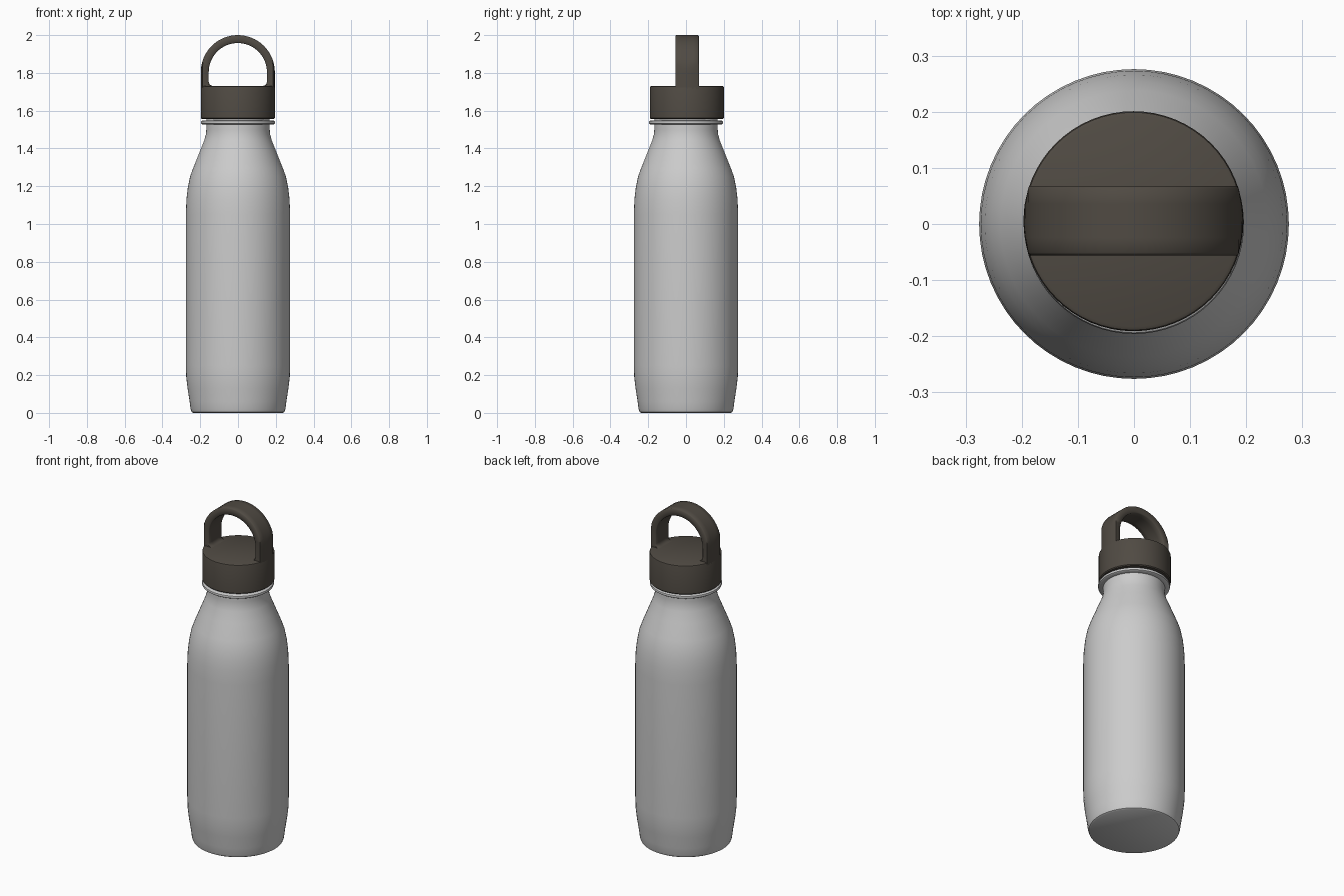
import bpy, bmesh, math

cube = bpy.data.objects.get("Cube")
if cube:
    bpy.data.objects.remove(cube, do_unlink=True)

CAP_R, ARCH_Z, CAP_Y = 0.196, 1.804, 0.005


def material(name, rgb):
    m = bpy.data.materials.new(name)
    m.use_nodes = True
    color = (*rgb, 1)
    m.diffuse_color = color
    m.node_tree.nodes["Principled BSDF"].inputs["Base Color"].default_value = color
    return m


def finish(name, bm, mat, location=(0, 0, 0), angle=35):
    bmesh.ops.recalc_face_normals(bm, faces=bm.faces)
    mesh = bpy.data.meshes.new(name)
    bm.to_mesh(mesh)
    bm.free()
    mesh.materials.append(mat)
    ob = bpy.data.objects.new(name, mesh)
    bpy.context.collection.objects.link(ob)
    ob.location = location
    bpy.ops.object.select_all(action='DESELECT')
    ob.select_set(True)
    bpy.context.view_layer.objects.active = ob
    bpy.ops.object.shade_smooth_by_angle(angle=math.radians(angle))
    return ob


def lathe(name, profile, mat, location=(0, 0, 0), steps=64):
    """Revolve (radius, height) points around z; both ends are capped."""
    bm = bmesh.new()
    rings = []
    for r, z in profile:
        rings.append([bm.verts.new((r * math.cos(math.tau * i / steps),
                                    r * math.sin(math.tau * i / steps), z))
                      for i in range(steps)])
    for a, b in zip(rings, rings[1:]):
        for i in range(steps):
            j = (i + 1) % steps
            bm.faces.new((a[i], a[j], b[j], b[i]))
    bm.faces.new(rings[0])
    bm.faces.new(rings[-1])
    return finish(name, bm, mat, location)


steel = material("brushed grey", (0.60, 0.60, 0.60))
plastic = material("dark brown plastic", (0.080, 0.069, 0.056))

# Bottle body with tapered foot, sloping shoulder and neck
lathe("bottle_body", [
    (0.238, 0), (0.246, 0.005), (0.251, 0.02), (0.256, 0.06), (0.267, 0.13),
    (0.274, 0.19), (0.276, 0.25), (0.276, 1.05), (0.273, 1.13), (0.266, 1.19),
    (0.254, 1.25), (0.238, 1.295), (0.202, 1.385), (0.178, 1.445),
    (0.170, 1.475), (0.168, 1.50), (0.168, 1.57)], steel)

# Rolled lip beneath the cap
lathe("neck_lip", [
    (0.165, 1.527), (0.188, 1.527), (0.194, 1.531), (0.196, 1.537),
    (0.194, 1.544), (0.188, 1.548), (0.165, 1.548)], steel)

# Screw cap
lathe("cap", [
    (0.160, 1.556), (0.191, 1.556), (0.196, 1.561), (0.196, 1.722),
    (0.194, 1.728), (0.188, 1.731)], plastic, (-0.001, CAP_Y, 0))


# Carry loop: arch section swept across the cap, trimmed to the cap's circle
def arch(radius, flare=0.0):
    foot = 1.715
    right = [(radius, foot)]
    if flare:
        # rounded inner corners where the loop meets the cap
        right = [(radius - flare, foot), (radius - flare, 1.731)]
        right += [(radius - flare * (1 - math.sin(t)), 1.731 + flare * (1 - math.cos(t)))
                  for t in (math.pi * k / 8 for k in range(1, 5))]
    else:
        right += [(radius, 1.731)] + [(radius, 1.731 + 0.02 * k / 4) for k in range(1, 5)]
    curve = [(radius * math.cos(math.pi * k / 32), ARCH_Z + radius * math.sin(math.pi * k / 32))
             for k in range(33)]
    return right + curve + [(-x, z) for x, z in reversed(right)]


outer, inner = arch(CAP_R), arch(0.154, 0.022)
half, edge = 0.062, 0.005
bm = bmesh.new()
sections = []
for y, inset in ((-half, edge), (-half + edge, 0), (-0.03, 0), (0, 0),
                 (0.03, 0), (half - edge, 0), (half, edge)):
    limit = math.sqrt(CAP_R ** 2 - y ** 2)

    def place(points, shift):
        ring = []
        for x, z in points:
            dz = max(z - ARCH_Z, 0)
            d = math.hypot(x, dz) or 1
            px, pz = x + shift * x / d, z + shift * dz / d
            ring.append(bm.verts.new((max(-limit, min(limit, px)), y, pz)))
        return ring

    sections.append((place(outer, -inset), place(inner, inset)))

count = len(outer)
for (o1, i1), (o2, i2) in zip(sections, sections[1:]):
    for k in range(count - 1):
        bm.faces.new((o1[k], o1[k + 1], o2[k + 1], o2[k]))
        bm.faces.new((i1[k], i2[k], i2[k + 1], i1[k + 1]))
    for k in (0, count - 1):
        bm.faces.new((o1[k], o2[k], i2[k], i1[k]))
for o, i in (sections[0], sections[-1]):
    for k in range(count - 1):
        bm.faces.new((o[k], i[k], i[k + 1], o[k + 1]))
finish("carry_loop", bm, plastic, (-0.001, CAP_Y + 0.001, 0), 50)
